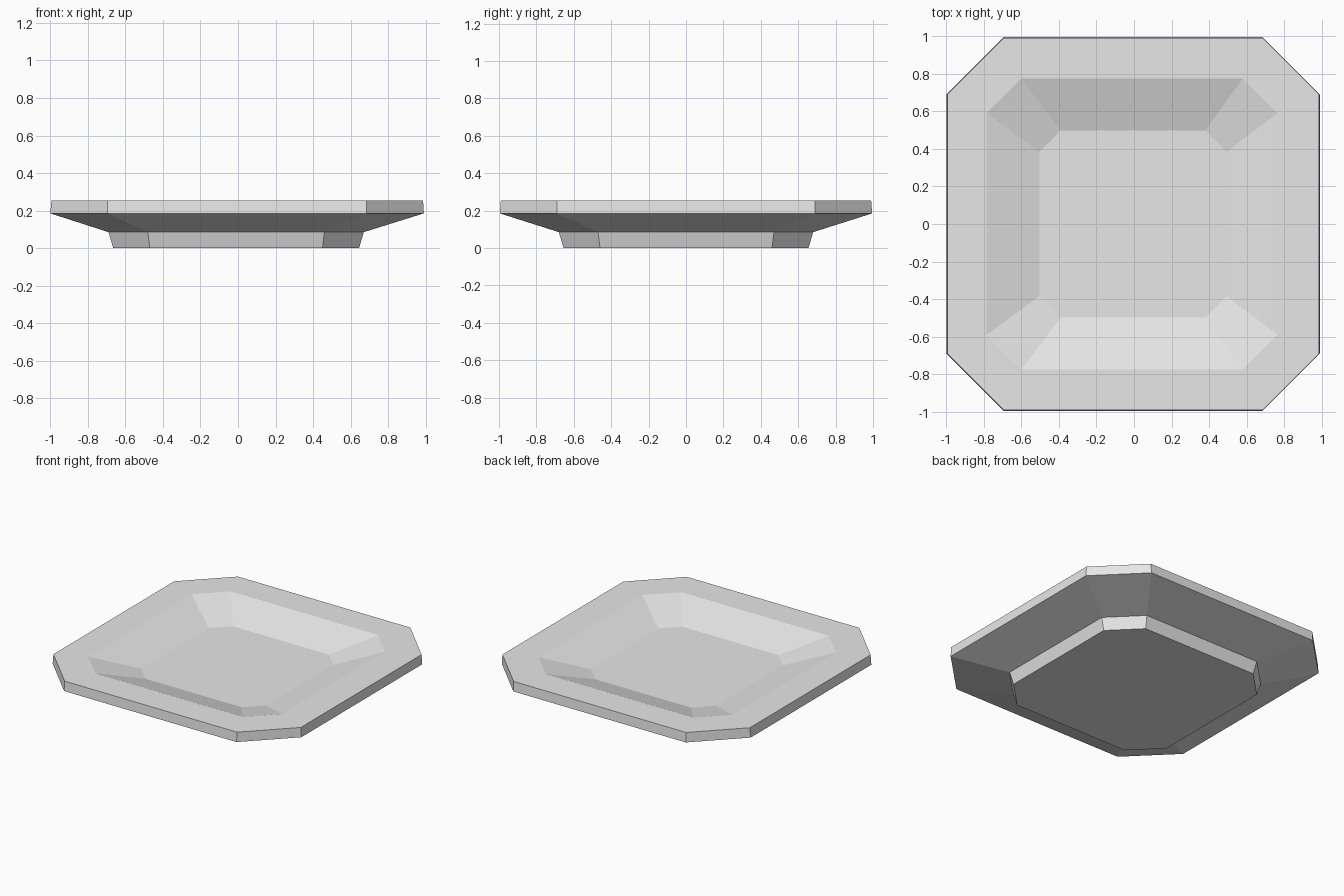
import bpy
import bmesh

cube = bpy.data.objects.get("Cube")
if cube:
    bpy.data.objects.remove(cube, do_unlink=True)

# Single plain glaze colour
glaze = bpy.data.materials.new("light_grey")
glaze.use_nodes = True
colour = (0.8, 0.8, 0.8, 1)
glaze.diffuse_color = colour
glaze.node_tree.nodes["Principled BSDF"].inputs["Base Color"].default_value = colour


def octagon(bm, half, flat, z, shift):
    """Ring of a square with cut corners: half width, half length of each side."""
    quarter = [(half, -flat), (half, flat)]
    ring = []
    for turn in range(4):
        for x, y in quarter:
            ring.append(bm.verts.new((x + shift, y, z)))
        quarter = [(-y, x) for x, y in quarter]
    return ring


# Profile from the foot, out to the rim and back in to the well
profile = [
    (0.655, 0.46, 0.0, -0.01),
    (0.68, 0.47, 0.085, -0.01),
    (0.995, 0.69, 0.185, -0.005),
    (0.99, 0.69, 0.255, -0.004),
    (0.775, 0.59, 0.255, -0.01),
    (0.498, 0.385, 0.165, -0.006),
]

bm = bmesh.new()
rings = [octagon(bm, *level) for level in profile]
for low, high in zip(rings, rings[1:]):
    for i in range(8):
        j = (i + 1) % 8
        bm.faces.new((low[i], low[j], high[j], high[i]))
bm.faces.new(rings[0][::-1])  # underside of the foot
bm.faces.new(rings[-1])       # floor of the well
bmesh.ops.recalc_face_normals(bm, faces=bm.faces)

mesh = bpy.data.meshes.new("plate")
bm.to_mesh(mesh)
bm.free()
mesh.materials.append(glaze)
plate = bpy.data.objects.new("plate", mesh)
bpy.context.collection.objects.link(plate)
